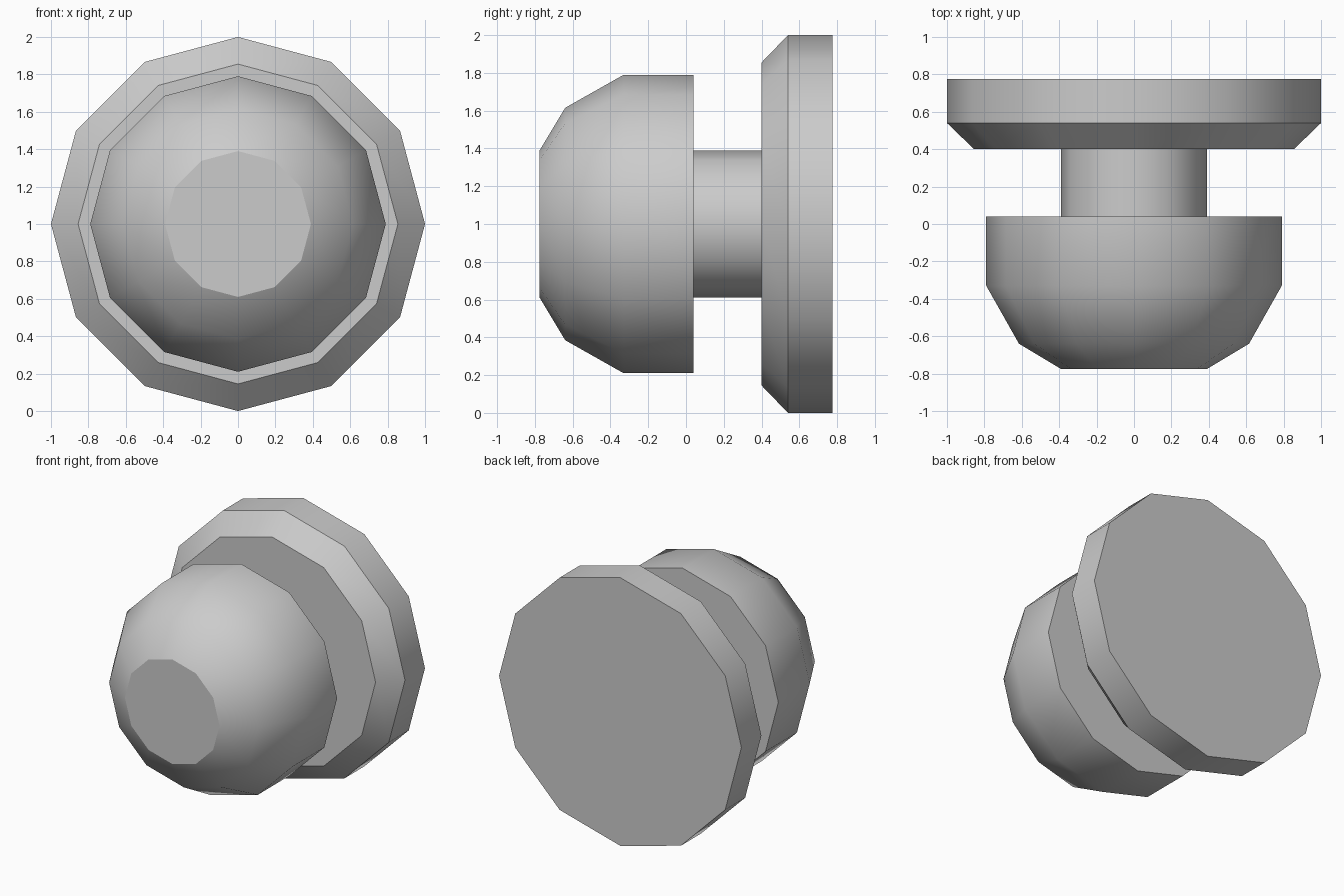
import bpy, bmesh, math

if "Cube" in bpy.data.objects:
    bpy.data.objects.remove(bpy.data.objects["Cube"])

SIDES = 12


def lathe(name, profile, centre_z):
    """Revolve (y, radius) points about the y axis and cap both ends."""
    bm = bmesh.new()
    rings = []
    for y, r in profile:
        rings.append([bm.verts.new((r * math.sin(math.tau * i / SIDES), y,
                                    centre_z + r * math.cos(math.tau * i / SIDES)))
                      for i in range(SIDES)])
    for a, b in zip(rings, rings[1:]):
        for i in range(SIDES):
            j = (i + 1) % SIDES
            bm.faces.new((a[i], a[j], b[j], b[i]))
    caps = [bm.faces.new(rings[0]), bm.faces.new(rings[-1])]
    bmesh.ops.recalc_face_normals(bm, faces=bm.faces[:])
    # Smooth around the sides, crisp at steps, chamfers and end caps
    for f in bm.faces:
        f.smooth = True
    bm.normal_update()
    for e in bm.edges:
        is_cap = any(f in caps for f in e.link_faces)
        e.smooth = not is_cap and e.calc_face_angle() < math.radians(35)
    mesh = bpy.data.meshes.new(name)
    bm.to_mesh(mesh)
    bm.free()
    obj = bpy.data.objects.new(name, mesh)
    bpy.context.collection.objects.link(obj)
    return obj


# Domed head, narrow neck and chamfered base plate as one turned piece
lathe("turned_knob", [
    (-0.775, 0.39), (-0.64, 0.615), (-0.33, 0.79), (0.04, 0.79),  # dome
    (0.04, 0.39), (0.40, 0.39),                                   # neck
    (0.40, 0.855), (0.54, 1.0), (0.775, 1.0),                     # plate
], 1.0)
